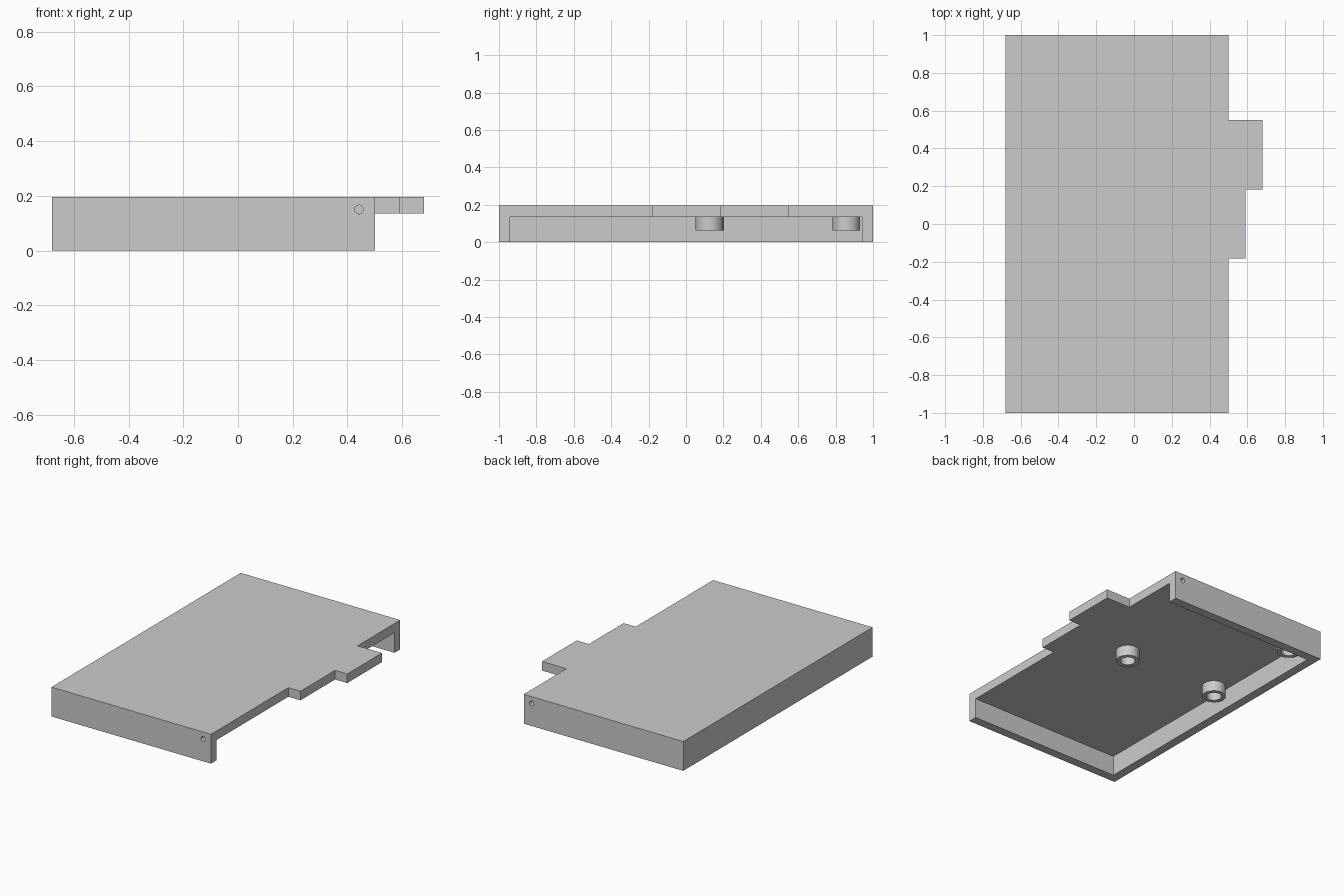
import bpy, bmesh, math
from mathutils import Matrix

if "Cube" in bpy.data.objects:
    bpy.data.objects.remove(bpy.data.objects["Cube"], do_unlink=True)

HEIGHT, DECK, WALL = 0.196, 0.135, 0.06
LEFT, RIGHT, END = -0.68, 0.5, 1.0

grey = bpy.data.materials.new("plain grey")
grey.use_nodes = True
grey.diffuse_color = (0.6, 0.6, 0.6, 1)
grey.node_tree.nodes["Principled BSDF"].inputs["Base Color"].default_value = grey.diffuse_color


def add_object(name, bm):
    bmesh.ops.recalc_face_normals(bm, faces=bm.faces)
    mesh = bpy.data.meshes.new(name)
    bm.to_mesh(mesh)
    bm.free()
    mesh.materials.append(grey)
    obj = bpy.data.objects.new(name, mesh)
    bpy.context.collection.objects.link(obj)
    return obj


def prism(name, outline, z0, z1):
    bm = bmesh.new()
    face = bm.faces.new([bm.verts.new((x, y, z0)) for x, y in outline])
    top = bmesh.ops.extrude_face_region(bm, geom=[face])["geom"]
    verts = [v for v in top if isinstance(v, bmesh.types.BMVert)]
    bmesh.ops.translate(bm, verts=verts, vec=(0, 0, z1 - z0))
    return add_object(name, bm)


def cut(target, cutter):
    cutter.hide_render = True
    mod = target.modifiers.new("cut", "BOOLEAN")
    mod.operation, mod.solver, mod.object = "DIFFERENCE", "EXACT", cutter
    bpy.context.view_layer.objects.active = target
    bpy.ops.object.modifier_apply(modifier=mod.name)
    bpy.data.objects.remove(cutter, do_unlink=True)


# Housing with a stepped tab on one long side
outline = [(LEFT, -END), (RIGHT, -END), (RIGHT, -0.183), (0.59, -0.183),
           (0.59, 0.183), (0.68, 0.183), (0.68, 0.55), (RIGHT, 0.55),
           (RIGHT, END), (LEFT, END)]
housing = prism("housing", outline, 0, HEIGHT)

# Hollow underside, open on the tab side
x0, y0 = LEFT + WALL, END - WALL
cut(housing, prism("pocket_cutter", [(x0, -y0), (1, -y0), (1, y0), (x0, y0)], -0.1, DECK))

# Small blind pin holes in the two end walls
for side in (-1, 1):
    bm = bmesh.new()
    bmesh.ops.create_cone(bm, cap_ends=True, segments=24, radius1=0.016, radius2=0.016,
                          depth=2 * WALL,
                          matrix=Matrix.Translation((0.442, side * END, 0.15))
                          @ Matrix.Rotation(math.pi / 2, 4, "X"))
    cut(housing, add_object("pin_cutter", bm))


# Hollow mounting bosses under the deck
def boss(name, x, y, outer=0.073, inner=0.047, z0=0.063, segments=40):
    bm = bmesh.new()
    loop = [bm.verts.new((x + r, y, z)) for r, z in
            ((inner, DECK), (inner, z0), (outer, z0), (outer, DECK))]
    edges = [bm.edges.new(pair) for pair in zip(loop, loop[1:])]
    bmesh.ops.spin(bm, geom=loop + edges, cent=(x, y, 0), axis=(0, 0, 1),
                   angle=math.tau, steps=segments)
    bmesh.ops.remove_doubles(bm, verts=bm.verts, dist=1e-4)
    obj = add_object(name, bm)
    # Make the tube wall face outwards, with the bore facing its axis
    bpy.ops.object.select_all(action="DESELECT")
    obj.select_set(True)
    bpy.context.view_layer.objects.active = obj
    bpy.ops.object.shade_smooth_by_angle(angle=math.radians(30))


boss("boss_centre", 0.156, 0.125)
boss("boss_side", -0.54, 0.131)
boss("boss_corner", -0.54, 0.857)
